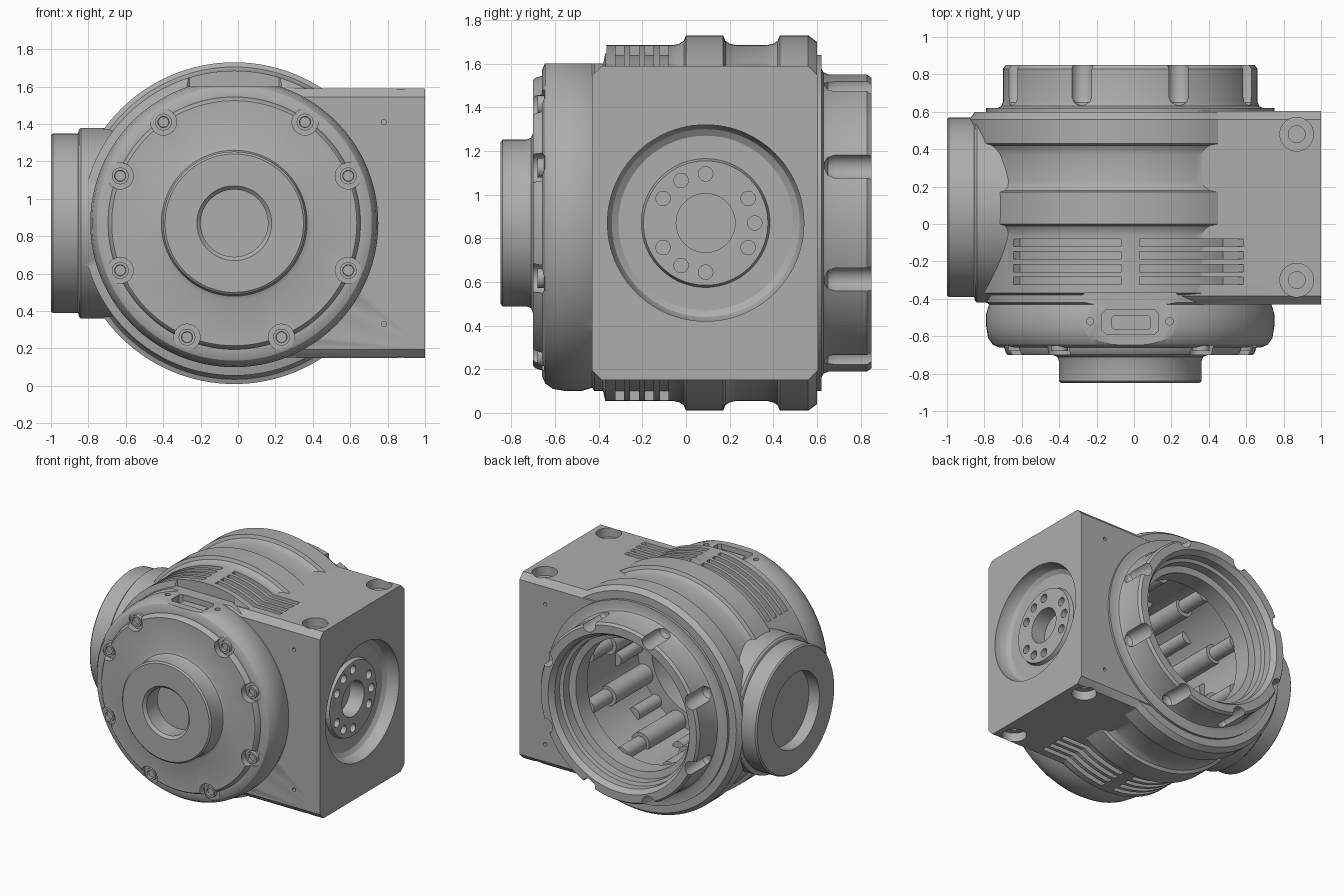
import bpy, bmesh, math
from mathutils import Matrix, Vector

if "Cube" in bpy.data.objects:
    bpy.data.objects.remove(bpy.data.objects["Cube"], do_unlink=True)

CX, CZ = -0.02, 0.87          # main axis, running along y
SY = 0.09                     # side axis, running along x
ROT = {"x": Matrix.Rotation(math.pi / 2, 4, "Y"),
       "y": Matrix.Rotation(-math.pi / 2, 4, "X"),
       "z": Matrix.Identity(4)}

grey = bpy.data.materials.new("machined grey")
grey.use_nodes = True
colour = (0.42, 0.42, 0.42, 1)
grey.diffuse_color = colour
grey.node_tree.nodes["Principled BSDF"].inputs["Base Color"].default_value = colour


def finish(bm, name):
    bmesh.ops.recalc_face_normals(bm, faces=bm.faces)
    mesh = bpy.data.meshes.new(name)
    bm.to_mesh(mesh)
    bm.free()
    mesh.materials.append(grey)
    obj = bpy.data.objects.new(name, mesh)
    bpy.context.collection.objects.link(obj)
    return obj


def add_lathe(bm, profile, axis, centre, segs):
    """Solid of revolution from (radius, position along axis) pairs."""
    m = Matrix.Translation(centre) @ ROT[axis]
    rings = []
    for r, h in profile:
        rings.append([bm.verts.new(m @ Vector((r * math.cos(a), r * math.sin(a), h)))
                      for a in (math.tau * i / segs for i in range(segs))])
    for a, b in zip(rings, rings[1:]):
        for i in range(segs):
            j = (i + 1) % segs
            bm.faces.new((a[i], a[j], b[j], b[i]))
    bm.faces.new(rings[0])
    bm.faces.new(rings[-1])


def lathe(name, profile, axis, centres, segs=96):
    bm = bmesh.new()
    for c in centres:
        add_lathe(bm, profile, axis, c, segs)
    return finish(bm, name)


def rods(name, r, lo, hi, axis, centres, segs=24):
    return lathe(name, [(r, lo), (r, hi)], axis, centres, segs)


def box(name, lo, hi, bevel=0, along=0):
    bm = bmesh.new()
    bmesh.ops.create_cube(bm, size=1)
    for v in bm.verts:
        v.co = [lo[i] + (v.co[i] + 0.5) * (hi[i] - lo[i]) for i in range(3)]
    if bevel:
        edges = [e for e in bm.edges
                 if abs((e.verts[0].co - e.verts[1].co).normalized()[along]) > 0.9]
        bmesh.ops.bevel(bm, geom=edges, offset=bevel, segments=1, affect="EDGES")
    return finish(bm, name)


def combine(target, tool, operation="DIFFERENCE"):
    mod = target.modifiers.new("bool", "BOOLEAN")
    mod.operation, mod.solver, mod.object = operation, "EXACT", tool
    bpy.context.view_layer.objects.active = target
    bpy.ops.object.modifier_apply(modifier=mod.name)
    bpy.data.objects.remove(tool, do_unlink=True)


def around(radius, degrees):
    return [(CX + radius * math.cos(math.radians(d)), 0,
             CZ + radius * math.sin(math.radians(d))) for d in degrees]


main = [(CX, 0, CZ)]
side = [(0, SY, CZ)]

# Turned housing: front boss, cover, ribbed barrel, rear ring
housing = lathe("housing", [
    (0.37, -0.85), (0.382, -0.84), (0.382, -0.73), (0.39, -0.71), (0.415, -0.70),
    (0.655, -0.70), (0.665, -0.69), (0.675, -0.66), (0.70, -0.66), (0.735, -0.645),
    (0.76, -0.61), (0.77, -0.55), (0.77, -0.48), (0.755, -0.43), (0.77, -0.42),
    (0.77, -0.38), (0.815, -0.37), (0.815, -0.06), (0.822, -0.03), (0.835, -0.01),
    (0.86, 0.0), (0.86, 0.17), (0.835, 0.18), (0.822, 0.20), (0.815, 0.23),
    (0.815, 0.37), (0.822, 0.40), (0.835, 0.42), (0.86, 0.43), (0.86, 0.56),
    (0.83, 0.60), (0.77, 0.60), (0.77, 0.62), (0.71, 0.62), (0.69, 0.63),
    (0.68, 0.655), (0.68, 0.83), (0.665, 0.85)], "y", main, 128)

# Square output block and the round boss opposite it
combine(housing, box("block", (0, -0.43, 0.15), (1, 0.605, 1.59), 0.045), "UNION")
combine(housing, lathe("side_boss", [
    (0.44, -0.5), (0.51, -0.6), (0.51, -0.84), (0.50, -0.85), (0.48, -0.855),
    (0.48, -0.99), (0.47, -1)], "x", side), "UNION")

# Rear cavity with stepped mouth, and blind front bore
combine(housing, lathe("cavity", [
    (0.40, -0.55), (0.42, -0.53), (0.42, -0.15), (0.54, -0.15), (0.54, 0.52),
    (0.50, 0.52), (0.50, 0.66), (0.55, 0.67), (0.55, 0.74), (0.575, 0.75),
    (0.575, 0.81), (0.61, 0.86)], "y", main))
combine(housing, lathe("front_bore", [
    (0.18, -0.70), (0.18, -0.83), (0.21, -0.86)], "y", main, 64))

# Output recess with raised disc, bore and screw holes
combine(housing, lathe("output_recess", [
    (0.285, 0.92), (0.295, 0.89), (0.40, 0.89), (0.43, 0.91), (0.45, 0.95),
    (0.45, 1.05)], "x", side))
combine(housing, box("disc_gap", (0.93, SY - 0.2, CZ - 0.2), (1.05, SY + 0.2, CZ + 0.2)))
combine(housing, rods("output_bore", 0.135, 0.80, 0.97, "x", side, 48))
ring = [(0, SY + 0.225 * math.cos(math.radians(d)), CZ + 0.225 * math.sin(math.radians(d)))
        for d in range(0, 360, 30) if d not in (60, 180, 300)]
combine(housing, rods("output_screw_holes", 0.033, 0.85, 0.96, "x", ring))
combine(housing, rods("boss_recess", 0.29, -1.05, -0.91, "x", side, 64))

# Rear ring scallops with rounded ends
eighths = [22.5 + 45 * i for i in range(8)]
combine(housing, lathe("ring_scallops", [
    (0.02, 0.635), (0.045, 0.65), (0.058, 0.68), (0.058, 0.90)],
    "y", around(0.675, eighths), 24))

# Cover screw pockets; the upper pair sits wider to clear the connector
screws = [22.5, 55, 125, 157.5, 202.5, 247.5, 292.5, 337.5]
combine(housing, rods("cover_pockets", 0.07, -0.75, -0.65, "y", around(0.66, screws), 32))
lathe("cover_screws", [(0.045, -0.60), (0.045, -0.68), (0.03, -0.68), (0.028, -0.66)],
      "y", around(0.66, screws), 24)

# Mounting holes in the block's top and bottom, and pin holes front and back
for z, s in ((1.59, 1), (0.15, -1)):
    spots = [(0.87, y, z) for y in (0.48, -0.30)]
    combine(housing, rods("counterbores", 0.09, -0.07 * s, 0.05 * s, "z", spots, 32))
    combine(housing, rods("mount_holes", 0.045, -0.25 * s, 0.01 * s, "z", spots))
for y in (-0.43, 0.605):
    combine(housing, rods("pin_holes", 0.014, -0.04, 0.04, "y",
                          [(0.78, y, CZ + d) for d in (-0.54, 0.54)], 12))

# Cooling slots, curved around the barrel on both sides, above and below
bm = bmesh.new()
for y in (-0.10, -0.168, -0.236, -0.304):
    for a0, a1 in ((50, 86.5), (93.5, 140)):
        for flip in (1, -1):
            n = 12
            corners = []
            for i in range(n + 1):
                a = math.radians(a0 + (a1 - a0) * i / n)
                corners.append([bm.verts.new((CX + r * math.cos(a), y + w,
                                              CZ + flip * r * math.sin(a)))
                                for r, w in ((0.77, -0.02), (1.0, -0.02),
                                             (1.0, 0.02), (0.77, 0.02))])
            for p, q in zip(corners, corners[1:]):
                for k in range(4):
                    m = (k + 1) % 4
                    bm.faces.new((p[k], p[m], q[m], q[k]))
            bm.faces.new(corners[0])
            bm.faces.new(corners[-1])
combine(housing, finish(bm, "cooling_slots"))

# Connector flat, socket and its two screw holes
combine(housing, box("connector_flat", (-0.29, -0.75, 1.60), (0.25, -0.365, 1.8), 0.03, 2))
combine(housing, box("socket", (-0.17, -0.59, 1.53), (0.13, -0.46, 1.7), 0.02, 2))
combine(housing, rods("socket_screw_holes", 0.02, 1.56, 1.7, "z",
                      [(-0.235, -0.52, 0), (0.19, -0.52, 0)], 16))
box("socket_plug", (-0.12, -0.565, 1.5), (0.09, -0.49, 1.575), 0.012, 2)

# Ribs inside the cavity: screw columns and thinner keys between them
rods("inner_columns", 0.075, -0.16, 0.30, "y", around(0.52, eighths))
rods("inner_column_tips", 0.055, 0.30, 0.53, "y", around(0.53, eighths))
rods("inner_keys", 0.05, -0.16, 0.12, "y", around(0.54, [45 * i for i in range(8)]))

# Smooth curved surfaces, keep machined edges crisp
for obj in bpy.context.scene.objects:
    obj.select_set(obj.type == "MESH")
bpy.context.view_layer.objects.active = housing
bpy.ops.object.shade_smooth_by_angle(angle=math.radians(28))
